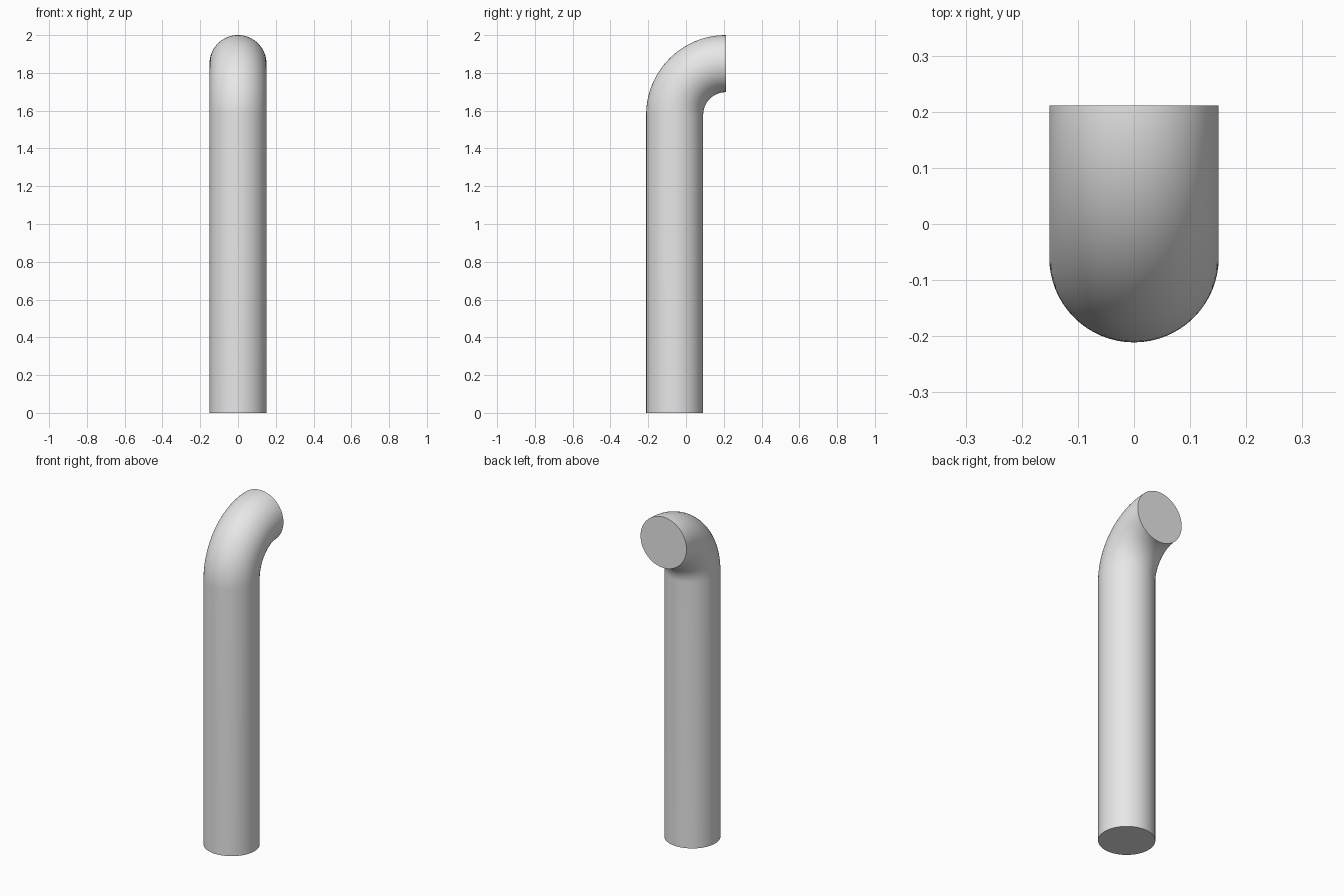
import bpy
import bmesh
import math
from mathutils import Vector

cube = bpy.data.objects.get("Cube")
if cube:
    bpy.data.objects.remove(cube, do_unlink=True)

SIDES = 64
RADIUS = 0.151          # pipe radius
BEND = 0.271            # bend radius along the centre line
END_Y = 0.211           # plane of the open end
SHAFT_TOP = 2 - BEND - RADIUS

# Plain grey material
grey = bpy.data.materials.new("plain_grey")
colour = (0.8, 0.8, 0.8, 1)
grey.use_nodes = True
grey.diffuse_color = colour
grey.node_tree.nodes["Principled BSDF"].inputs["Base Color"].default_value = colour

bm = bmesh.new()

# Straight shaft: a ring pulled upward
ring = bmesh.ops.create_circle(bm, segments=SIDES, radius=RADIUS)["verts"]
bmesh.ops.translate(bm, verts=ring, vec=(0, END_Y - BEND, 0))
shaft = bmesh.ops.extrude_edge_only(bm, edges=bm.edges[:])["geom"]
top_verts = [g for g in shaft if isinstance(g, bmesh.types.BMVert)]
top_edges = [e for e in bm.edges if all(v in top_verts for v in e.verts)]
bmesh.ops.translate(bm, verts=top_verts, vec=(0, 0, SHAFT_TOP))

# Quarter-turn bend toward the back
bmesh.ops.spin(bm, geom=top_verts + top_edges, cent=Vector((0, END_Y, SHAFT_TOP)),
               axis=Vector((1, 0, 0)), angle=-math.pi / 2, steps=32)

# Flat caps on both ends
bmesh.ops.remove_doubles(bm, verts=bm.verts[:], dist=0.0001)
bmesh.ops.holes_fill(bm, edges=[e for e in bm.edges if e.is_boundary], sides=0)
bmesh.ops.recalc_face_normals(bm, faces=bm.faces[:])

mesh = bpy.data.meshes.new("bent_pipe")
bm.to_mesh(mesh)
bm.free()
mesh.materials.append(grey)
pipe = bpy.data.objects.new("bent_pipe", mesh)
bpy.context.collection.objects.link(pipe)

# Smooth walls, sharp cap rims
bpy.ops.object.select_all(action="DESELECT")
pipe.select_set(True)
bpy.context.view_layer.objects.active = pipe
bpy.ops.object.shade_smooth_by_angle(angle=math.radians(30))
